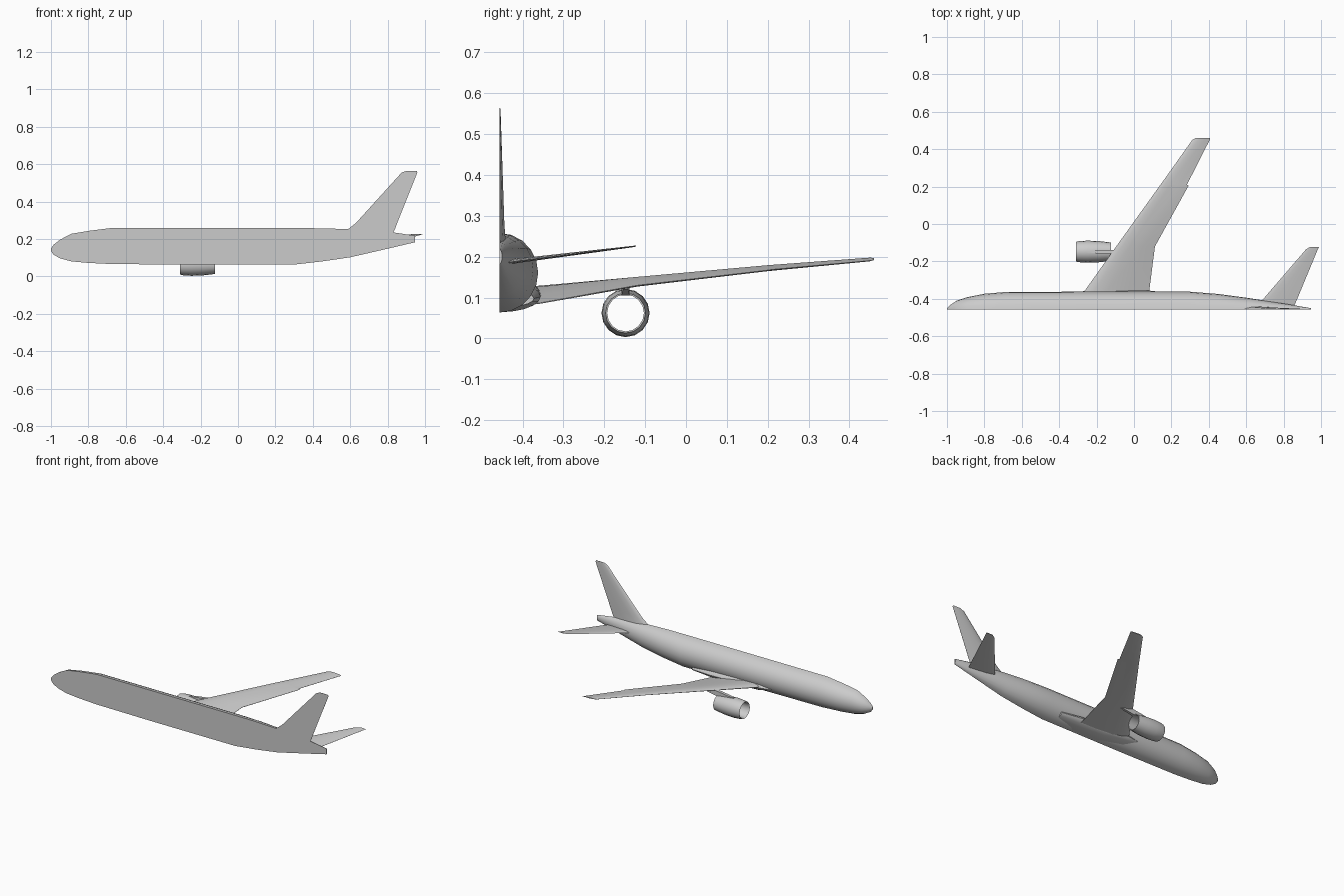
import bpy, bmesh, math
from mathutils import Vector

if "Cube" in bpy.data.objects:
    bpy.data.objects.remove(bpy.data.objects["Cube"])

CUT = -0.457  # symmetry plane where the half model is sliced

paint = bpy.data.materials.new("light_grey")
paint.use_nodes = True
GREY = (0.6, 0.6, 0.6, 1)
paint.diffuse_color = GREY
paint.node_tree.nodes["Principled BSDF"].inputs["Base Color"].default_value = GREY


def loft(name, rings, cyclic_path=False, angle=35):
    """Skin closed rings of equal length, capping both ends."""
    bm = bmesh.new()
    rows = [[bm.verts.new(p) for p in ring] for ring in rings]
    pairs = list(zip(rows, rows[1:]))
    if cyclic_path:
        pairs.append((rows[-1], rows[0]))
    else:
        bm.faces.new(rows[0])
        bm.faces.new(rows[-1])
    for a, b in pairs:
        for i in range(len(a)):
            j = (i + 1) % len(a)
            bm.faces.new((a[i], a[j], b[j], b[i]))
    bmesh.ops.recalc_face_normals(bm, faces=bm.faces)
    mesh = bpy.data.meshes.new(name)
    bm.to_mesh(mesh)
    bm.free()
    mesh.materials.append(paint)
    obj = bpy.data.objects.new(name, mesh)
    bpy.context.collection.objects.link(obj)
    bpy.ops.object.select_all(action='DESELECT')
    obj.select_set(True)
    bpy.context.view_layer.objects.active = obj
    bpy.ops.object.shade_smooth_by_angle(angle=math.radians(angle))
    return obj


def half_body(name, stations, sides=10):
    """Half-elliptical hull from (x, bottom, top, half width) stations."""
    rings = []
    for x, low, high, width in stations:
        mid, rad = (low + high) / 2, (high - low) / 2
        angles = [math.pi * i / sides for i in range(sides + 1)]
        rings.append([(x, CUT + width * math.sin(a), mid + rad * math.cos(a)) for a in angles])
    return loft(name, rings)


# Aerofoil as (chord fraction, thickness fraction), upper side
UPPER = [(0, 0), (0.04, 0.4), (0.15, 0.8), (0.35, 1), (0.7, 0.6), (1, 0.06)]


def aerofoil(name, sections):
    """Lifting surface from (y, lead x, trail x, lead z, trail z, half thickness)."""
    rings = []
    for y, x0, x1, z0, z1, t in sections:
        def point(c, h):
            return (x0 + (x1 - x0) * c, y, z0 + (z1 - z0) * c + h * t)
        top = [point(c, h) for c, h in UPPER]
        under = [point(c, -0.8 * h) for c, h in reversed(UPPER[1:])]
        rings.append(top + under)
    return loft(name, rings)


# Fuselage half with a flat face on the symmetry plane
half_body("fuselage", [
    (-1.0, 0.135, 0.15, 0.006), (-0.985, 0.115, 0.17, 0.022),
    (-0.95, 0.096, 0.197, 0.046), (-0.89, 0.08, 0.228, 0.066),
    (-0.8, 0.072, 0.243, 0.084), (-0.68, 0.066, 0.258, 0.094),
    (-0.3, 0.063, 0.258, 0.095), (0.3, 0.063, 0.258, 0.095),
    (0.45, 0.08, 0.257, 0.083), (0.6, 0.102, 0.252, 0.063),
    (0.83, 0.155, 0.235, 0.027), (0.945, 0.182, 0.218, 0.007)])

# Belly fairing around the wing root
half_body("wing_root_fairing", [
    (-0.34, 0.1, 0.13, 0.085), (-0.26, 0.074, 0.15, 0.1),
    (-0.1, 0.064, 0.15, 0.102), (0.08, 0.064, 0.14, 0.101),
    (0.22, 0.075, 0.12, 0.085)])

# Swept wing, with a small step where the flap meets the aileron
aerofoil("wing", [
    (-0.39, -0.29, 0.08, 0.116, 0.082, 0.02),
    (-0.355, -0.262, 0.082, 0.118, 0.086, 0.02),
    (-0.12, -0.095, 0.112, 0.142, 0.129, 0.013),
    (0.205, 0.138, 0.292, 0.174, 0.167, 0.008),
    (0.21, 0.142, 0.283, 0.174, 0.168, 0.008),
    (0.45, 0.312, 0.405, 0.194, 0.19, 0.005),
    (0.46, 0.33, 0.408, 0.195, 0.192, 0.003)])

# Tailplane
aerofoil("tailplane", [
    (-0.435, 0.66, 0.858, 0.186, 0.186, 0.007),
    (-0.4, 0.692, 0.873, 0.191, 0.191, 0.006),
    (-0.135, 0.92, 0.983, 0.224, 0.224, 0.002),
    (-0.122, 0.943, 0.989, 0.226, 0.226, 0.0015)])

# Half-thickness fin with a short dorsal fillet
fin = []
for z, x0, x1, t in [(0.225, 0.57, 0.826, 0.017), (0.255, 0.592, 0.84, 0.014),
                     (0.287, 0.632, 0.852, 0.012), (0.555, 0.875, 0.959, 0.003),
                     (0.564, 0.9, 0.955, 0.002)]:
    fin.append([(x0 + (x1 - x0) * c, CUT + t * h, z) for c, h in UPPER] + [(x1, CUT, z)])
loft("fin", fin)

# Hollow engine nacelle turned about its long axis
hub = Vector((0, -0.148, 0.062))
profile = [(-0.311, 0.052), (-0.295, 0.056), (-0.25, 0.059), (-0.19, 0.057),
           (-0.122, 0.049), (-0.122, 0.045), (-0.2, 0.047), (-0.3, 0.046)]
rings = []
for i in range(16):
    a = math.tau * i / 16
    rings.append([hub + Vector((x, r * math.cos(a), r * math.sin(a))) for x, r in profile])
loft("engine_nacelle", rings, cyclic_path=True)

# Pylon from the nacelle to the wing
pylon = []
for x, low, high, w in [(-0.25, 0.114, 0.12, 0.003), (-0.2, 0.11, 0.127, 0.009),
                        (-0.12, 0.105, 0.138, 0.01), (-0.03, 0.12, 0.142, 0.006)]:
    pylon.append([(x, hub.y + s * w, z) for s, z in ((-1, low), (1, low), (1, high), (-1, high))])
loft("engine_pylon", pylon)
